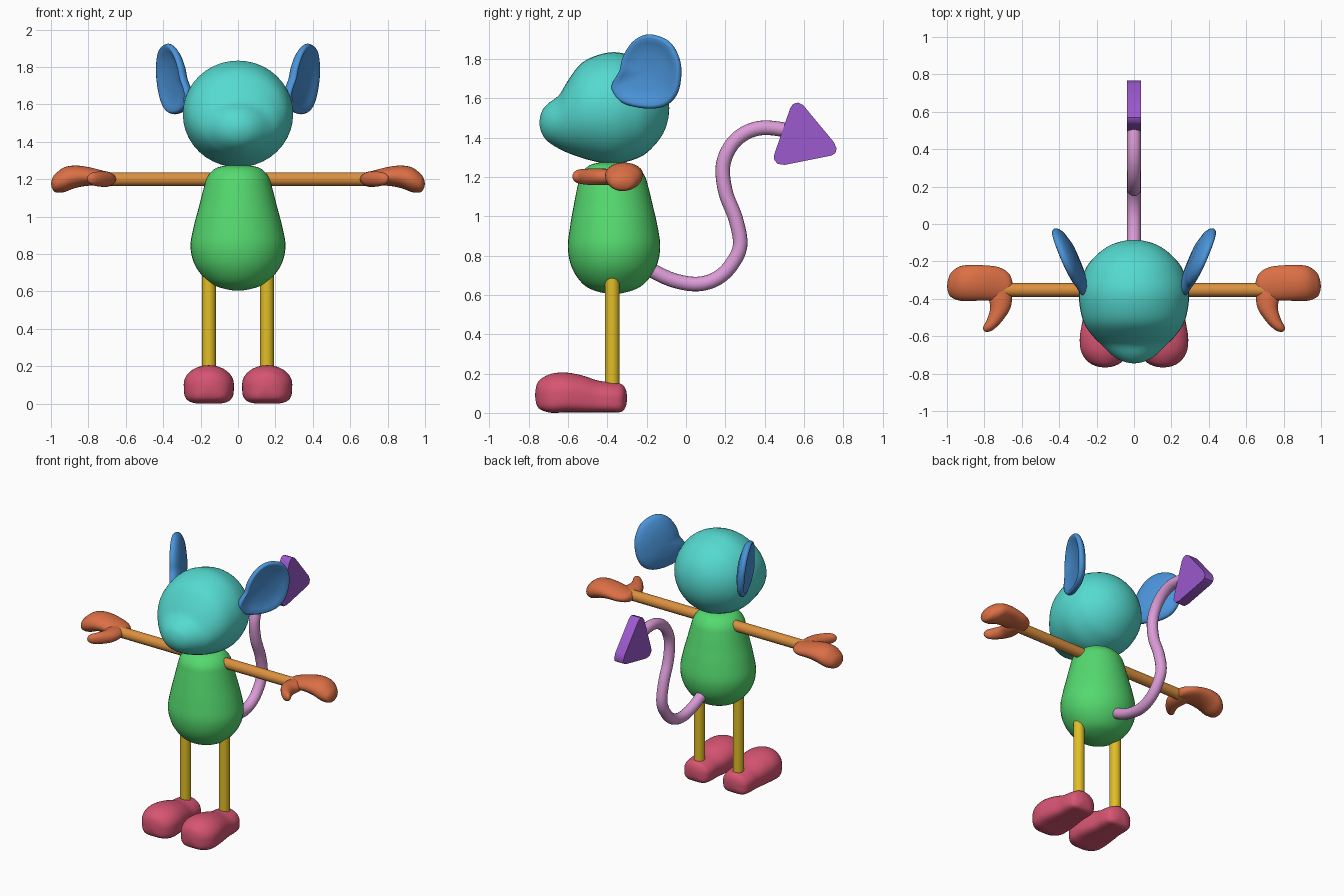
import bpy, bmesh, math
from mathutils import Vector

if "Cube" in bpy.data.objects:
    bpy.data.objects.remove(bpy.data.objects["Cube"])


def finish(name, bm, color, smooth=True):
    bmesh.ops.remove_doubles(bm, verts=bm.verts, dist=0.0004)
    bmesh.ops.recalc_face_normals(bm, faces=bm.faces)
    me = bpy.data.meshes.new(name)
    bm.to_mesh(me)
    bm.free()
    ob = bpy.data.objects.new(name, me)
    bpy.context.collection.objects.link(ob)
    mat = bpy.data.materials.get(color[0]) or bpy.data.materials.new(color[0])
    mat.diffuse_color = (*color[1:], 1)
    mat.use_nodes = True
    mat.node_tree.nodes["Principled BSDF"].inputs["Base Color"].default_value = mat.diffuse_color
    me.materials.append(mat)
    if smooth:
        me.shade_smooth()
    return ob


def catmull(p0, p1, p2, p3, t):
    return [0.5 * (2 * b + (c - a) * t + (2 * a - 5 * b + 4 * c - d) * t * t
                   + (3 * b - a - 3 * c + d) * t ** 3) for a, b, c, d in zip(p0, p1, p2, p3)]


def skin(bm, rings):
    n = len(rings[0])
    for r, q in zip(rings, rings[1:]):
        for i in range(n):
            bm.faces.new((r[i], r[(i + 1) % n], q[(i + 1) % n], q[i]))


def loft(name, axis, secs, color, side=1, low_pow=2, n=40, sub=5):
    """Rounded form: sections (position, centre a, centre b, radius a, radius b) along an axis."""
    ghost = lambda s: (*s[:3], -s[3], -s[4])       # makes the poles round
    p = [ghost(secs[1]), *secs, ghost(secs[-2])]
    rows = [catmull(*p[i:i + 4], k / sub) for i in range(len(secs) - 1) for k in range(sub)]
    rows.append(secs[-1])
    bm, rings = bmesh.new(), []
    others = [i for i in range(3) if i != axis]
    for t, a, b, ra, rb in rows:
        ring = []
        for i in range(n):
            c, s = math.cos(math.tau * i / n), math.sin(math.tau * i / n)
            e = 2 / low_pow if s < -1e-6 else 1
            co = [0, 0, 0]
            co[axis] = t
            co[others[0]] = a + ra * math.copysign(abs(c) ** e, c)
            co[others[1]] = b + rb * math.copysign(abs(s) ** e, s)
            co[0] *= side
            ring.append(bm.verts.new(co))
        rings.append(ring)
    skin(bm, rings)
    return finish(name, bm, color)


def tube(name, pts, radius, color, spline='POLY'):
    cu = bpy.data.curves.new(name, 'CURVE')
    cu.dimensions = '3D'
    cu.bevel_depth, cu.bevel_resolution, cu.use_fill_caps = radius, 6, True
    sp = cu.splines.new('POLY')
    if spline == 'SMOOTH':
        p = [pts[0], *pts, pts[-1]]
        pts = [catmull(*p[i:i + 4], k / 8) for i in range(len(pts) - 1) for k in range(8)] + [pts[-1]]
    sp.points.add(len(pts) - 1)
    for q, co in zip(sp.points, pts):
        q.co = (*co, 1)
    sp.use_smooth = True
    ob = bpy.data.objects.new(name, cu)
    bpy.context.collection.objects.link(ob)
    mat = bpy.data.materials.get(color[0]) or bpy.data.materials.new(color[0])
    mat.diffuse_color = (*color[1:], 1)
    mat.use_nodes = True
    mat.node_tree.nodes["Principled BSDF"].inputs["Base Color"].default_value = mat.diffuse_color
    cu.materials.append(mat)


TEAL, GREEN = ("teal", .09, .70, .63), ("green", .09, .70, .16)
YELLOW, RED = ("yellow", .75, .51, .02), ("red", .68, .09, .17)
ORANGE, RUST = ("orange", .71, .28, .05), ("rust", .71, .16, .06)
BLUE, PINK, PURPLE = ("blue", .07, .30, .71), ("pink", .71, .33, .68), ("purple", .33, .10, .61)

# Head with muzzle, lofted back to front
loft("head", 1, [
    (-.085, 0, 1.55, 0, 0), (-.115, 0, 1.55, .13, .127), (-.2, 0, 1.55, .233, .228),
    (-.29, 0, 1.55, .279, .27), (-.375, 0, 1.549, .295, .285), (-.47, 0, 1.546, .285, .266),
    (-.54, 0, 1.535, .262, .235), (-.6, 0, 1.506, .22, .184), (-.645, 0, 1.48, .175, .137),
    (-.70, 0, 1.476, .118, .098), (-.732, 0, 1.477, .065, .058), (-.745, 0, 1.475, 0, 0)], TEAL)

# Pear-shaped body
loft("body", 2, [
    (.604, 0, -.37, 0, 0), (.622, 0, -.37, .10, .095), (.66, 0, -.369, .168, .16),
    (.74, 0, -.367, .23, .214), (.84, 0, -.366, .254, .235), (.95, 0, -.367, .236, .222),
    (1.06, 0, -.37, .207, .2), (1.15, 0, -.372, .184, .18), (1.21, 0, -.374, .165, .162),
    (1.255, 0, -.375, .125, .122), (1.272, 0, -.375, .07, .07), (1.278, 0, -.375, 0, 0)], GREEN)


# Cupped ears
def ear(name, side):
    outline = [(-.19, 1.925), (-.09, 1.893), (-.037, 1.81), (-.025, 1.72), (-.046, 1.62),
               (-.107, 1.56), (-.21, 1.548), (-.325, 1.577), (-.376, 1.637), (-.37, 1.683),
               (-.337, 1.74), (-.32, 1.81), (-.268, 1.89)]
    m = len(outline)
    pts = [catmull(*(outline[(i + j) % m] for j in (-1, 0, 1, 2)), k / 4)
           for i in range(m) for k in range(4)]
    profile = [(0, -.012), (.5, -.008), (.78, .006), (.9, .018), (.96, .016), (.99, .008), (1, 0),
               (.99, -.009), (.95, -.019), (.85, -.032), (.5, -.05), (0, -.055)]
    bm, rings = bmesh.new(), []
    for r, w in profile:
        ring = []
        for py, pz in pts:
            y, z = -.2 + r * (py + .2), 1.735 + r * (pz - 1.735)
            x = .272 + .43 * (y + .38) + .1 * (z - 1.735) + .92 * w
            ring.append(bm.verts.new((side * x, y - .39 * w, z)))
        rings.append(ring)
    skin(bm, rings)
    finish(name, bm, BLUE)


for side, label in ((1, "left"), (-1, "right")):
    ear(label + "_ear", side)
    # Limbs
    tube(label + "_arm", [(0, -.353, 1.2), (side * .72, -.353, 1.2)], .037, ORANGE)
    tube(label + "_leg", [(side * .155, -.375, .1), (side * .155, -.375, .75)], .037, YELLOW)
    # Mitten hand and thumb
    loft(label + "_hand", 0, [
        (.648, -.335, 1.2, 0, 0), (.665, -.33, 1.2, .06, .03), (.72, -.32, 1.205, .088, .04),
        (.80, -.315, 1.215, .094, .05), (.87, -.315, 1.213, .096, .06), (.93, -.318, 1.197, .092, .066),
        (.975, -.325, 1.18, .068, .05), (.992, -.33, 1.177, .04, .03), (.999, -.333, 1.176, 0, 0)],
        RUST, side, n=28)
    loft(label + "_thumb", 1, [
        (-.28, .72, 1.2, 0, 0), (-.31, .715, 1.2, .04, .03), (-.38, .715, 1.2, .062, .04),
        (-.45, .715, 1.2, .054, .042), (-.51, .742, 1.201, .044, .04), (-.55, .77, 1.202, .036, .034),
        (-.571, .783, 1.202, .02, .02), (-.577, .786, 1.202, 0, 0)], RUST, side, n=24)
    # Shoe-like foot with flat sole
    loft(label + "_foot", 1, [
        (-.767, .155, .09, 0, 0), (-.757, .155, .092, .055, .057), (-.73, .155, .095, .098, .083),
        (-.68, .156, .1, .127, .1), (-.61, .156, .104, .134, .101), (-.53, .155, .097, .123, .094),
        (-.45, .155, .084, .108, .081), (-.38, .155, .079, .105, .076), (-.33, .155, .076, .09, .071),
        (-.307, .155, .076, .05, .045), (-.3, .155, .076, 0, 0)], RED, side, low_pow=4)

# Curved tail
tube("tail", [(0, y, z) for y, z in [
    (-.22, .755), (-.157, .715), (-.056, .672), (.056, .655), (.15, .68), (.225, .745), (.275, .85),
    (.253, .985), (.202, 1.12), (.188, 1.255), (.23, 1.36), (.305, 1.425), (.4, 1.45), (.53, 1.435)]],
    .037, PINK, 'SMOOTH')

# Triangular tail tip
bm = bmesh.new()
face = bm.faces.new([bm.verts.new((-.037, y, z)) for y, z in [
    (.447, 1.29), (.449, 1.315), (.53, 1.55), (.545, 1.571), (.569, 1.578), (.595, 1.566), (.751, 1.378),
    (.766, 1.345), (.76, 1.321), (.741, 1.309), (.503, 1.261), (.465, 1.266)]])
ext = bmesh.ops.extrude_face_region(bm, geom=[face])
bmesh.ops.translate(bm, vec=(.074, 0, 0), verts=[v for v in ext["geom"] if isinstance(v, bmesh.types.BMVert)])
tip = finish("tail_tip", bm, PURPLE, smooth=False)
bpy.context.view_layer.objects.active = tip
tip.select_set(True)
bpy.ops.object.shade_smooth_by_angle(angle=math.radians(40))
